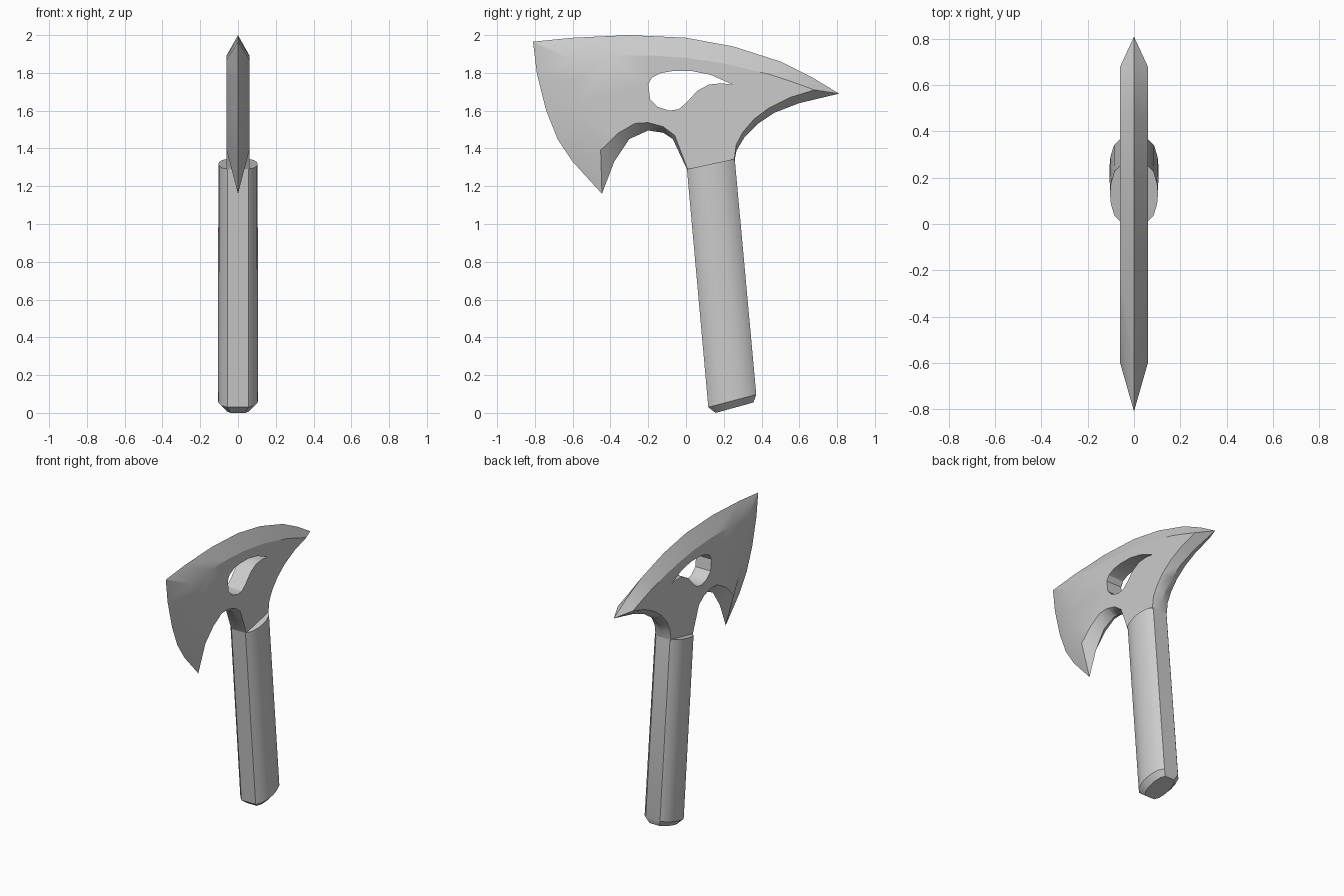
import bpy, bmesh

cube = bpy.data.objects.get("Cube")
if cube:
    bpy.data.objects.remove(cube, do_unlink=True)

steel = bpy.data.materials.new("plain_grey")
steel.use_nodes = True
steel.diffuse_color = (0.6, 0.6, 0.6, 1)
steel.node_tree.nodes["Principled BSDF"].inputs["Base Color"].default_value = (0.6, 0.6, 0.6, 1)


def finish(bm, name):
    bmesh.ops.recalc_face_normals(bm, faces=bm.faces)
    mesh = bpy.data.meshes.new(name)
    bm.to_mesh(mesh)
    bm.free()
    mesh.materials.append(steel)
    obj = bpy.data.objects.new(name, mesh)
    bpy.context.collection.objects.link(obj)
    bpy.ops.object.select_all(action='DESELECT')
    obj.select_set(True)
    bpy.context.view_layer.objects.active = obj
    bpy.ops.object.shade_smooth_by_angle(angle=0.5)
    return obj


def ring(bm, points, x):
    return [bm.verts.new((x, y, z)) for y, z in points]


def bridge(bm, a, b):
    for i in range(len(a)):
        j = (i + 1) % len(a)
        bm.faces.new((a[i], a[j], b[j], b[i]))


# Axe head outline: outer edge and the matching border of the flat cheek
HALF = 0.06
top_outer = [(-.81, 1.965), (-.6, 1.986), (-.3, 2), (0, 1.986), (.25, 1.94), (.5, 1.86), (.67, 1.775)]
top_inner = [(-.6, 1.87), (-.4, 1.89), (-.2, 1.893), (0, 1.88), (.2, 1.85), (.45, 1.79), (.57, 1.75)]
rear_outer = [(.81, 1.69), (.6, 1.64), (.47, 1.59), (.38, 1.53), (.31, 1.46), (.268, 1.39), (.258, 1.34), (.25, 1.3)]
rear_inner = [(.68, 1.71), (.55, 1.67), (.44, 1.615), (.36, 1.555), (.3, 1.485), (.266, 1.42), (.256, 1.345), (.248, 1.3)]
hook_outer = [(.03, 1.25), (.005, 1.29), (-.07, 1.45), (-.12, 1.483), (-.2, 1.495), (-.3, 1.45), (-.38, 1.33)]
hook_inner = [(.032, 1.25), (.007, 1.295), (-.06, 1.47), (-.12, 1.515), (-.2, 1.537), (-.27, 1.533), (-.36, 1.48)]
blade_outer = [(-.445, 1.16), (-.6, 1.33), (-.68, 1.45), (-.74, 1.6), (-.79, 1.8)]
blade_inner = [(-.452, 1.39), (-.51, 1.5), (-.54, 1.56), (-.565, 1.64), (-.59, 1.76)]
outer = top_outer + rear_outer + hook_outer + blade_outer
inner = top_inner + rear_inner + hook_inner + blade_inner

# Teardrop opening through the cheek
hole = [(-.2, 1.74), (-.18, 1.775), (-.13, 1.8), (-.07, 1.81), (.03, 1.81), (.13, 1.79), (.25, 1.737),
        (.19, 1.745), (.12, 1.738), (.06, 1.705), (0, 1.64), (-.04, 1.607), (-.09, 1.6), (-.15, 1.62), (-.19, 1.66)]

bm = bmesh.new()
hole_rings = []
ridges = []
for side in (1, -1):
    cheek = ring(bm, inner, side * HALF)
    cut = ring(bm, hole, side * HALF)
    edges = [bm.edges.new((loop[i - 1], loop[i])) for loop in (cheek, cut) for i in range(len(loop))]
    bmesh.ops.triangle_fill(bm, edges=edges, use_beauty=True, normal=(side, 0, 0))
    # The edge is sharp where the bevel is wide and blunt at the neck
    ridge = []
    for (y, z), (iy, iz) in zip(outer, inner):
        inset = ((y - iy) ** 2 + (z - iz) ** 2) ** 0.5
        blunt = max(0, min(1, (0.03 - inset) / 0.025))
        ridge.append(bm.verts.new((side * 0.055 * blunt, y, z)))
    bridge(bm, ridge, cheek)
    ridges.append(ridge)
    hole_rings.append(cut)
bridge(bm, *hole_rings)
bridge(bm, *ridges)
bmesh.ops.remove_doubles(bm, verts=bm.verts, dist=0.0005)
bmesh.ops.dissolve_degenerate(bm, dist=0.0003, edges=bm.edges)
finish(bm, "axe_head")

# Handle: rounded sides with flat front and back, lofted down to a bevelled butt
half_section = [(.055, -1), (.085, -.75), (.1, -.35), (.104, 0), (.1, .35), (.085, .75), (.055, 1)]
section = half_section + [(-x, v) for x, v in reversed(half_section)]
# Each level: front (y, z), back (y, z), width factor
levels = [((.005, 1.29), (.258, 1.345), 1), ((.118, .03), (.372, .097), 1.02), ((.157, 0), (.357, .055), .68)]

bm = bmesh.new()
rings = []
for (fy, fz), (by, bz), width in levels:
    rings.append([bm.verts.new((x * width, fy + (by - fy) * (v + 1) / 2, fz + (bz - fz) * (v + 1) / 2))
                  for x, v in section])
for upper, lower in zip(rings, rings[1:]):
    bridge(bm, upper, lower)
bm.faces.new(rings[0])
bm.faces.new(rings[-1])
finish(bm, "handle")
